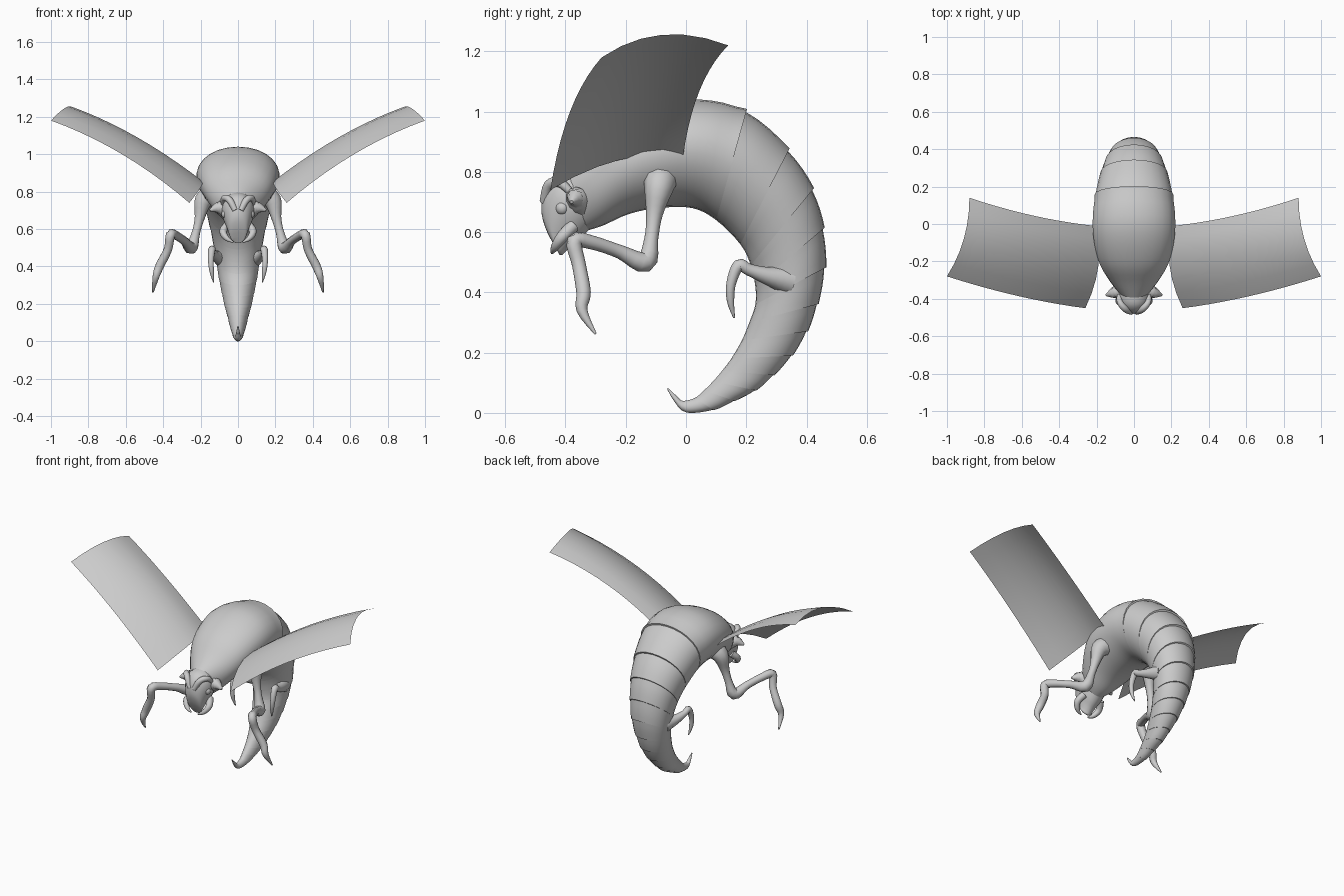
import bpy, bmesh, math
from mathutils import Vector

if "Cube" in bpy.data.objects:
    bpy.data.objects.remove(bpy.data.objects["Cube"])

chitin = bpy.data.materials.new("pale_grey_chitin")
chitin.use_nodes = True
GREY = (0.6, 0.6, 0.6, 1)
chitin.diffuse_color = GREY
chitin.node_tree.nodes["Principled BSDF"].inputs["Base Color"].default_value = GREY


def finish(name, bm, angle=35, solid=True):
    if solid:
        bmesh.ops.recalc_face_normals(bm, faces=bm.faces)
    mesh = bpy.data.meshes.new(name)
    bm.to_mesh(mesh)
    bm.free()
    mesh.materials.append(chitin)
    ob = bpy.data.objects.new(name, mesh)
    bpy.context.collection.objects.link(ob)
    bpy.ops.object.select_all(action='DESELECT')
    ob.select_set(True)
    bpy.context.view_layer.objects.active = ob
    bpy.ops.object.shade_smooth_by_angle(angle=math.radians(angle))
    return ob


def skin(bm, rings):
    loops = [[bm.verts.new(p) for p in ring] for ring in rings]
    n = len(loops[0])
    for a, b in zip(loops, loops[1:]):
        for i in range(n):
            j = (i + 1) % n
            bm.faces.new((a[i], a[j], b[j], b[i]))
    bm.faces.new(loops[0])
    bm.faces.new(loops[-1])


def spline(pts, steps):
    """Catmull-Rom samples as (station position, values)."""
    out = []
    last = len(pts) - 1
    for i in range(last):
        a, b, c, d = (Vector(pts[min(max(k, 0), last)]) for k in (i - 1, i, i + 1, i + 2))
        for s in range(steps):
            t = s / steps
            out.append((i + t, 0.5 * (2 * b + (c - a) * t + (2 * a - 5 * b + 4 * c - d) * t * t
                                      + (3 * b - a - 3 * c + d) * t ** 3)))
    return out + [(last, Vector(pts[-1]))]


def oval_ring(v, flare=1.0, n=28):
    """Cross-section between a back point and a belly point, widest near the back."""
    back, belly, w = Vector((0, v[0], v[1])), Vector((0, v[2], v[3])), v[4]
    mid = back.lerp(belly, 0.5)
    ring = []
    for i in range(n):
        a = 2 * math.pi * i / n
        c = math.cos(a)
        grow = 1 + (flare - 1) * max(0, c + 0.4) / 1.4
        p = mid + (back - mid) * c * grow
        p.x = w * math.sin(a) * (1 + 0.12 * c) * grow
        ring.append(p)
    return ring


def loft(name, stations, steps, plates_from=None):
    rings = []
    for pos, v in spline(stations, steps):
        flare = 1.0
        if plates_from is not None and plates_from <= pos:
            frac = pos - int(pos)
            if frac == 0 and pos < len(stations) - 1:
                rings.append(oval_ring(v, 1.05))     # lip of the previous plate
            flare = 0.99 + 0.06 * frac
        rings.append(oval_ring(v, flare))
    bm = bmesh.new()
    skin(bm, rings)
    return finish(name, bm)


def limb(name, path, side, n=10, flat=1.0):
    """Tapered tube through (x, y, z, radius) points."""
    pts = [v for _, v in spline(path, 4)]
    rings = []
    for i, v in enumerate(pts):
        d = (pts[min(i + 1, len(pts) - 1)] - pts[max(i - 1, 0)]).to_3d().normalized()
        u = d.cross(Vector((1, 0, 0))).normalized()
        w = d.cross(u)
        r = max(v[3], 0.003)
        ring = []
        for k in range(n):
            a = 2 * math.pi * k / n
            p = v.to_3d() + u * r * math.cos(a) + w * r * flat * math.sin(a)
            p.x *= side
            ring.append(p)
        rings.append(ring)
    bm = bmesh.new()
    skin(bm, rings)
    return finish(name, bm, 60)


# Curled body: back y, back z, belly y, belly z, half width
thorax = [
    (-.40, .79, -.35, .60, .07), (-.32, .86, -.28, .62, .13), (-.22, .95, -.19, .66, .185),
    (-.08, 1.02, -.09, .68, .215), (.05, 1.04, .02, .68, .22)]
abdomen = [
    (.20, 1.0, .10, .64, .205), (.34, .87, .18, .56, .175), (.42, .74, .215, .49, .15),
    (.455, .61, .23, .42, .13), (.46, .48, .23, .36, .115), (.435, .36, .21, .30, .10),
    (.40, .27, .185, .24, .085), (.35, .19, .15, .18, .07), (.29, .125, .12, .14, .055),
    (.23, .075, .09, .105, .045), (.16, .04, .06, .075, .035), (.09, .01, .03, .05, .026),
    (0, .002, -.01, .04, .016), (-.04, .04, -.03, .055, .01), (-.063, .08, -.058, .082, .003)]
loft("body", thorax + abdomen, 4, plates_from=5)

# Head bending down into the snout
loft("head", [
    (-.36, .80, -.32, .61, .08), (-.43, .785, -.35, .58, .085), (-.47, .74, -.38, .555, .07),
    (-.48, .67, -.40, .535, .055), (-.465, .61, -.41, .525, .045), (-.44, .56, -.42, .525, .03)], 4)


# Curved wing sheet through a three by three net, root to tip
def quad(a, b, c, t):
    a, b, c = Vector(a), Vector(b), Vector(c)
    return a * (1 - t) * (1 - 2 * t) + b * 4 * t * (1 - t) + c * t * (2 * t - 1)


front_edge = [(.26, -.45, .74), (.62, -.385, 1.0), (1.0, -.28, 1.18)]
middle = [(.19, -.22, .84), (.55, -.16, 1.085), (.91, -.08, 1.255)]
rear_edge = [(.21, -.01, .85), (.54, .045, 1.07), (.88, .14, 1.22)]


def wing(name, side, nu=10, nv=6):
    bm = bmesh.new()
    grid = []
    for i in range(nu + 1):
        u = i / nu
        cols = [quad(*edge, u) for edge in (front_edge, middle, rear_edge)]
        row = [quad(*cols, j / nv) for j in range(nv + 1)]
        grid.append([bm.verts.new((p.x * side, p.y, p.z)) for p in row])
    for i in range(nu):
        for j in range(nv):
            f = [grid[i][j], grid[i + 1][j], grid[i + 1][j + 1], grid[i][j + 1]]
            bm.faces.new(f if side > 0 else f[::-1])
    return finish(name, bm, solid=False)


arm = [(.13, -.08, .79, .06), (.185, -.09, .75, .05), (.205, -.105, .66, .028),
       (.225, -.115, .58, .023), (.25, -.135, .50, .034), (.285, -.22, .535, .023),
       (.33, -.31, .565, .023), (.36, -.37, .57, .026), (.375, -.355, .49, .023),
       (.42, -.34, .40, .024), (.44, -.345, .34, .018), (.455, -.30, .262, .004)]
leg = [(.08, .34, .44, .05), (.115, .27, .455, .03), (.135, .21, .475, .02),
       (.14, .175, .49, .02), (.145, .15, .43, .016), (.14, .148, .37, .012), (.13, .16, .315, .003)]
fin = [(.05, -.35, .70, .05), (.10, -.365, .715, .035), (.15, -.38, .70, .006)]
brow = [(.015, -.47, .70, .016), (.045, -.455, .755, .018), (.075, -.42, .765, .016),
        (.08, -.38, .73, .012)]
mandible = [(.06, -.375, .62, .022), (.08, -.41, .585, .02), (.06, -.435, .55, .014),
            (.025, -.445, .53, .004)]

for side, label in ((1, "left"), (-1, "right")):
    wing(label + "_wing", side)
    limb(label + "_front_arm", arm, side)
    limb(label + "_rear_leg", leg, side)
    limb(label + "_cheek_fin", fin, side)
    limb(label + "_brow", brow, side)
    limb(label + "_mandible", mandible, side)
    # Eye bulging under the brow
    bm = bmesh.new()
    bmesh.ops.create_uvsphere(bm, u_segments=12, v_segments=8, radius=0.024)
    bmesh.ops.translate(bm, vec=(side * .065, -.41, .68), verts=bm.verts)
    finish(label + "_eye", bm, 60)
